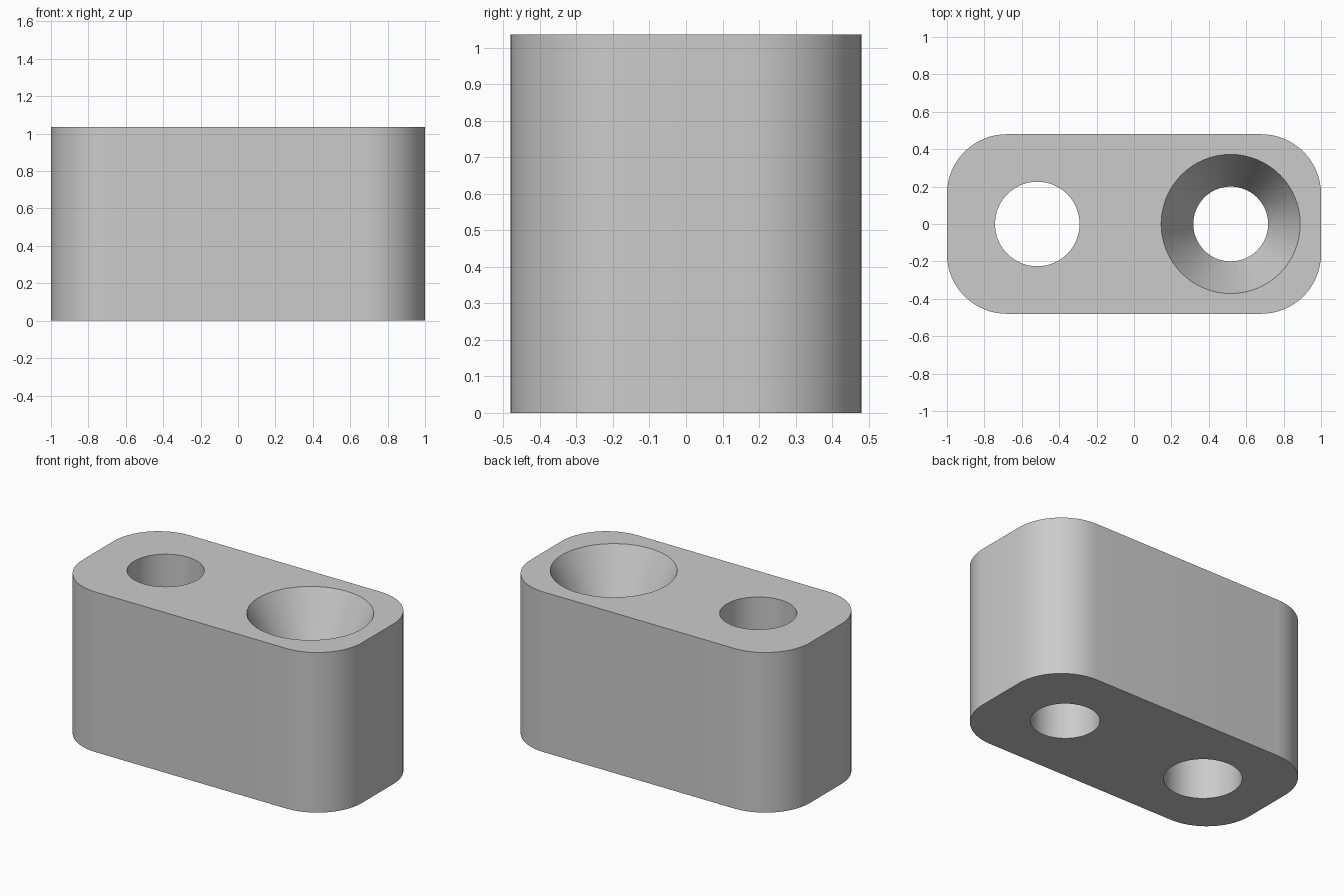
import bpy
import bmesh
from math import cos, sin, pi

cube = bpy.data.objects.get("Cube")
if cube:
    bpy.data.objects.remove(cube, do_unlink=True)

HEIGHT = 1.035
HALF_X, HALF_Y, CORNER = 1.0, 0.48, 0.32
HOLE_X = 0.517
SINK_DEPTH, SINK_TOP, SINK_BORE = 0.35, 0.372, 0.2
PLAIN_BORE = 0.226
OVER = 0.1  # how far cutters poke out of the block

grey = bpy.data.materials.new("light grey")
grey.use_nodes = True
colour = (0.6, 0.6, 0.6, 1)
grey.diffuse_color = colour
grey.node_tree.nodes["Principled BSDF"].inputs["Base Color"].default_value = colour


def make_object(name, bm):
    bmesh.ops.recalc_face_normals(bm, faces=bm.faces)
    mesh = bpy.data.meshes.new(name)
    bm.to_mesh(mesh)
    bm.free()
    mesh.materials.append(grey)
    obj = bpy.data.objects.new(name, mesh)
    bpy.context.collection.objects.link(obj)
    return obj


def rounded_block(name, steps=16):
    """Rounded rectangle extruded upwards."""
    bm = bmesh.new()
    ring = []
    for quarter, (sx, sy) in enumerate([(1, 1), (-1, 1), (-1, -1), (1, -1)]):
        for i in range(steps + 1):
            a = (quarter + i / steps) * pi / 2
            ring.append(bm.verts.new((sx * (HALF_X - CORNER) + CORNER * cos(a),
                                      sy * (HALF_Y - CORNER) + CORNER * sin(a), 0)))
    base = bm.faces.new(ring)
    top = bmesh.ops.extrude_face_region(bm, geom=[base])["geom"]
    bmesh.ops.translate(bm, vec=(0, 0, HEIGHT),
                        verts=[v for v in top if isinstance(v, bmesh.types.BMVert)])
    return make_object(name, bm)


def turned_cutter(name, x, profile, sides=64):
    """Solid of revolution from (radius, z) points, bottom to top."""
    bm = bmesh.new()
    rings = [[bm.verts.new((x + r * cos(2 * pi * i / sides),
                            r * sin(2 * pi * i / sides), z)) for i in range(sides)]
             for r, z in profile]
    for low, high in zip(rings, rings[1:]):
        for i in range(sides):
            j = (i + 1) % sides
            bm.faces.new((low[i], low[j], high[j], high[i]))
    bm.faces.new(rings[0])
    bm.faces.new(rings[-1])
    obj = make_object(name, bm)
    obj.hide_render = True
    return obj


block = rounded_block("block")

# Plain through hole, and a hole with a deep conical mouth
slope = (SINK_TOP - SINK_BORE) / SINK_DEPTH
cutters = [
    turned_cutter("plain_hole_cutter", -HOLE_X,
                  [(PLAIN_BORE, -OVER), (PLAIN_BORE, HEIGHT + OVER)]),
    turned_cutter("conical_hole_cutter", HOLE_X,
                  [(SINK_BORE, -OVER), (SINK_BORE, HEIGHT - SINK_DEPTH),
                   (SINK_TOP + slope * OVER, HEIGHT + OVER)]),
]

bpy.ops.object.select_all(action="DESELECT")
block.select_set(True)
bpy.context.view_layer.objects.active = block
for cutter in cutters:
    cut = block.modifiers.new(cutter.name, "BOOLEAN")
    cut.operation = "DIFFERENCE"
    cut.solver = "EXACT"
    cut.object = cutter
    bpy.ops.object.modifier_apply(modifier=cut.name)
    bpy.data.objects.remove(cutter, do_unlink=True)

# Round walls smooth, rims crisp
bpy.ops.object.shade_smooth_by_angle(angle=pi / 12)
